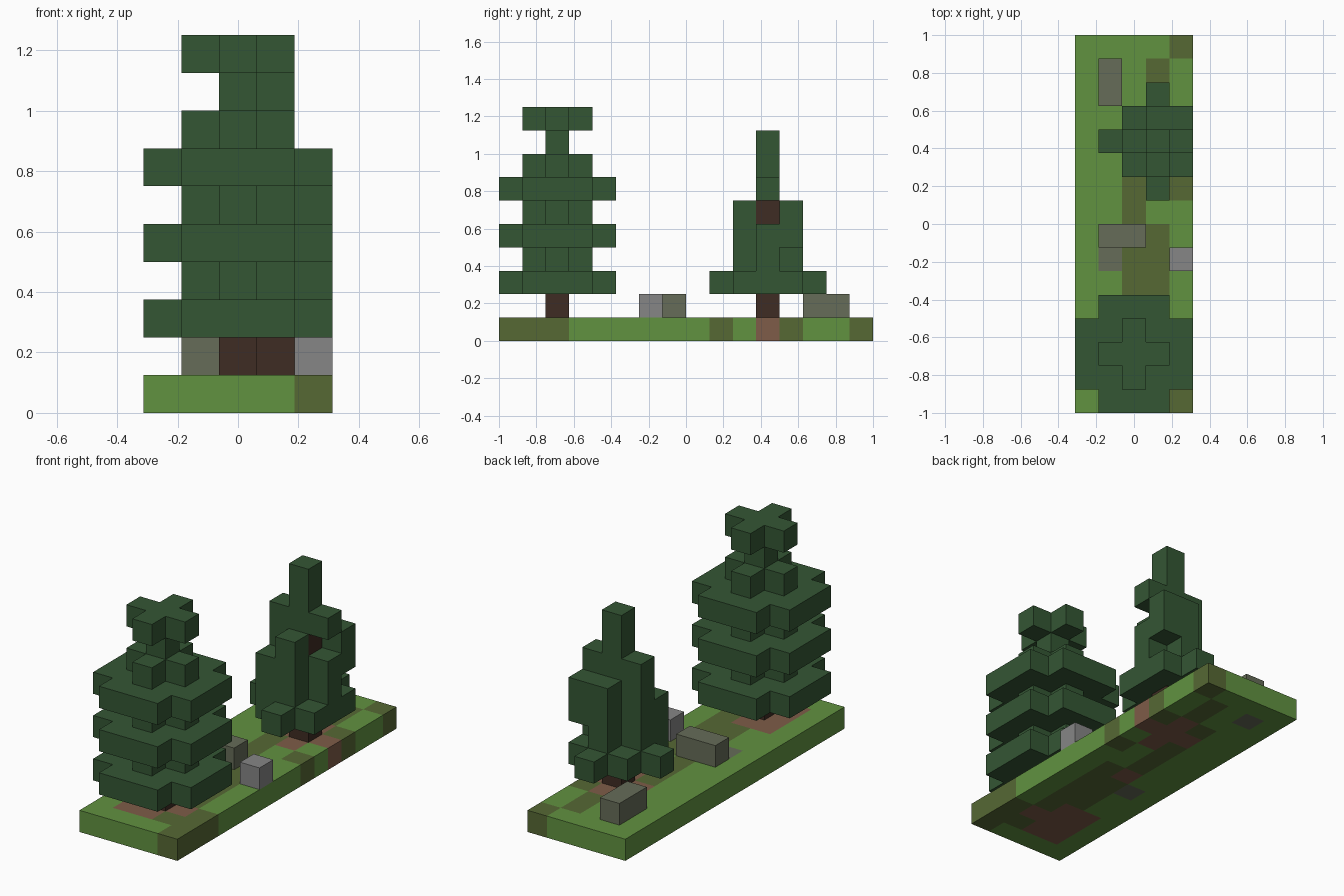
import bpy
import bmesh
from mathutils import Vector

if "Cube" in bpy.data.objects:
    bpy.data.objects.remove(bpy.data.objects["Cube"], do_unlink=True)

S = 0.125                      # block size
ORIGIN = Vector((-2.5, -8, 0))  # corner of the block grid, in blocks


def material(name, rgb):
    linear = [((c / 255 + 0.055) / 1.055) ** 2.4 for c in rgb] + [1]
    mat = bpy.data.materials.new(name)
    mat.use_nodes = True
    mat.diffuse_color = linear
    bsdf = mat.node_tree.nodes["Principled BSDF"]
    bsdf.inputs["Base Color"].default_value = linear
    bsdf.inputs["Roughness"].default_value = 1
    return mat


GRASS = material("grass_green", (97, 146, 64))
MOSS = material("olive_earth", (86, 104, 52))
DIRT = material("reddish_dirt", (126, 92, 72))
MOSSY = material("mossy_stone", (102, 108, 88))
STONE = material("grey_stone", (134, 134, 134))
LEAF = material("pine_green", (52, 86, 52))
BARK = material("dark_bark", (62, 44, 35))


def blocks(name, cells, mats):
    """Outer shell of a set of blocks; cells maps (i, j, k) to a material index."""
    bm = bmesh.new()
    for cell, index in cells.items():
        for axis in range(3):
            u, v = (axis + 1) % 3, (axis + 2) % 3
            for side in (0, 1):
                near = list(cell)
                near[axis] += 2 * side - 1
                if tuple(near) in cells:
                    continue
                quad = []
                for a, b in ((0, 0), (1, 0), (1, 1), (0, 1)):
                    p = Vector(cell)
                    p[axis] += side
                    p[u] += a
                    p[v] += b
                    quad.append(bm.verts.new((p + ORIGIN) * S))
                if not side:
                    quad.reverse()
                bm.faces.new(quad).material_index = index
    bmesh.ops.remove_doubles(bm, verts=bm.verts, dist=0.001)
    mesh = bpy.data.meshes.new(name)
    bm.to_mesh(mesh)
    bm.free()
    for mat in mats:
        mesh.materials.append(mat)
    obj = bpy.data.objects.new(name, mesh)
    bpy.context.collection.objects.link(obj)
    return obj


def box(name, xs, ys, zs, mat):
    blocks(name, {(i, j, k): 0 for i in range(*xs) for j in range(*ys)
                  for k in range(*zs)}, [mat])


# Ground slab: one row of letters per block row, front to back
KEYS = "gods"
ROWS = """ggggo gddoo gdddo gddog ggoog ggoog gsoog ggdog
          ggogg ggogo ggodg ggddd ggodo gggog gsgog ggggo""".split()
blocks("ground", {(i, j, 0): KEYS.index(c) for j, row in enumerate(ROWS)
                  for i, c in enumerate(row)}, [GRASS, MOSS, DIRT, MOSSY])

# Rocks
box("middle_rock", (1, 3), (7, 8), (1, 2), MOSSY)
box("back_rock", (1, 2), (13, 15), (1, 2), MOSSY)
box("small_rock", (4, 5), (6, 7), (1, 2), STONE)

# Front tree: alternating wide and narrow tiers round a trunk
canopy = {}
for k, radius in enumerate((2, 1, 2, 1, 2, 1, 0, 1), start=2):
    for x in range(-radius, radius + 1):
        for y in range(-radius, radius + 1):
            corner = radius and abs(x) == radius and abs(y) == radius
            if not corner and (x or y or k > 7):
                canopy[x + 2, y + 2, k] = 0
box("front_trunk", (2, 3), (2, 3), (1, 8), BARK)
blocks("front_canopy", canopy, [LEAF])

# Back tree: diamond skirt, ragged columns of leaves and a spire
canopy = {(3 + x, 11 + y, 2): 0 for x in range(-2, 2) for y in range(-2, 3)
          if 0 < abs(x) + abs(y) < 3}
COLUMNS = ((-1, -1, 3, 5), (-1, 0, 3, 7), (0, -1, 3, 6), (0, 1, 3, 6),
           (1, 0, 3, 5), (1, 0, 6, 7), (1, 1, 4, 6), (0, 0, 6, 9))
for x, y, low, high in COLUMNS:
    for k in range(low, high):
        canopy[3 + x, 11 + y, k] = 0
box("back_trunk", (3, 4), (11, 12), (1, 6), BARK)
blocks("back_canopy", canopy, [LEAF])
